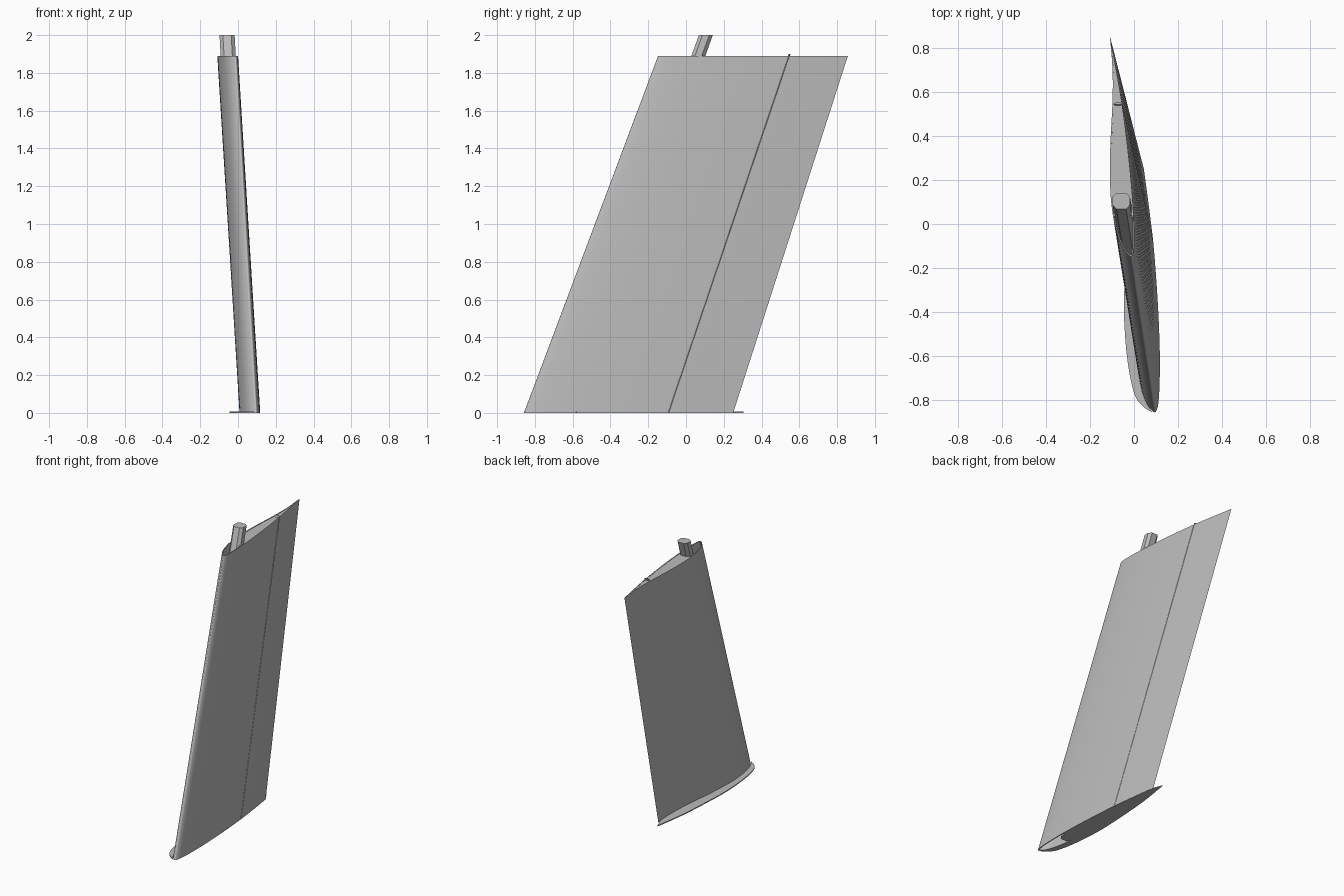
import bpy, bmesh, math
from mathutils import Vector

cube = bpy.data.objects.get("Cube")
if cube:
    bpy.data.objects.remove(cube, do_unlink=True)

grey = bpy.data.materials.new("light grey")
grey.use_nodes = True
colour = (0.5, 0.5, 0.5, 1)
grey.diffuse_color = colour
grey.node_tree.nodes["Principled BSDF"].inputs["Base Color"].default_value = colour

TOP = 1.89


def finish(name, bm, smooth=False):
    bmesh.ops.recalc_face_normals(bm, faces=bm.faces)
    mesh = bpy.data.meshes.new(name)
    bm.to_mesh(mesh)
    bm.free()
    mesh.materials.append(grey)
    obj = bpy.data.objects.new(name, mesh)
    bpy.context.collection.objects.link(obj)
    if smooth:
        bpy.ops.object.select_all(action="DESELECT")
        obj.select_set(True)
        bpy.context.view_layer.objects.active = obj
        bpy.ops.object.shade_smooth_by_angle(angle=math.radians(35))
    return obj


def resample(points, steps=4):
    """Smooth curve through the points."""
    p = [Vector(q) for q in points]
    p = [2 * p[0] - p[1]] + p + [2 * p[-1] - p[-2]]
    out = []
    for a, b, c, d in zip(p, p[1:], p[2:], p[3:]):
        for i in range(steps):
            t = i / steps
            out.append(b + (c - a) * t / 2 + (2 * a - 5 * b + 4 * c - d) * t * t / 2
                       + (3 * b - a - 3 * c + d) * t ** 3 / 2)
    return out + [p[-2]]


# Aerofoil: (fraction of chord, sideways offset), tail to nose to tail
FOIL = resample([(1, -.11), (.85, -.082), (.7, -.056), (.55, -.036), (.4, -.019),
                 (.25, -.006), (.12, 0), (.04, -.001), (.01, -.006), (0, -.014),
                 (.01, -.028), (.03, -.045), (.07, -.065), (.14, -.086), (.22, -.101),
                 (.33, -.109), (.5, -.108), (.7, -.098), (.85, -.098), (1, -.11)])
MID = len(FOIL) // 2


def place(f, x, top):
    """Put an aerofoil point on the root or the tip section."""
    if top:
        return Vector((x, -.148 + 1.005 * f, TOP))
    return Vector((.11 + 1.1 * x + .056 * f, -.858 + 1.108 * f, 0))


def side_at(f, pts):
    """Sideways offset of one side of the aerofoil at a chord fraction."""
    pts = sorted(pts, key=lambda p: p.x)
    for a, b in zip(pts, pts[1:]):
        if a.x <= f <= b.x and b.x > a.x:
            return a.y + (b.y - a.y) * (f - a.x) / (b.x - a.x)
    return pts[-1].y


LEFT, RIGHT = FOIL[:MID + 1], FOIL[MID:]


def inset(p):
    """Inner face of the skin."""
    f = .007 + p.x * .988
    a, b = side_at(f, LEFT), side_at(f, RIGHT)
    centre, half = (a + b) / 2, abs(a - b) / 2
    wall = min(.006, half * .6)
    return Vector((f, min(max(p.y, centre - half + wall), centre + half - wall)))


INNER = [inset(p) for p in FOIL]

# Hollow skin with open ends
bm = bmesh.new()
loops = [[bm.verts.new(place(p.x, p.y, top)) for p in pts[:-1]]
         for pts, top in ((FOIL, False), (FOIL, True), (INNER, True), (INNER, False))]
for k, loop in enumerate(loops):
    following = loops[(k + 1) % 4]
    for i in range(len(loop)):
        j = (i + 1) % len(loop)
        bm.faces.new((loop[i], loop[j], following[j], following[i]))
finish("wing_skin", bm, True)


def slab(name, outline, z, thick):
    bm = bmesh.new()
    face = bm.faces.new([bm.verts.new((p[0], p[1], z)) for p in outline])
    result = bmesh.ops.extrude_face_region(bm, geom=[face])
    verts = [v for v in result["geom"] if isinstance(v, bmesh.types.BMVert)]
    bmesh.ops.translate(bm, vec=(0, 0, thick), verts=verts)
    return finish(name, bm)


# Tip rib closes the end behind the spar
slab("tip_rib", [place(p.x, p.y, True) for p in INNER[:-1] if p.x > .17], TOP - .008, .006)

# Root plate with a bulging flange and an open nose
bulge = resample([(.085, -.858), (.04, -.83), (0, -.77), (-.03, -.62), (-.045, -.43),
                  (-.042, -.25), (-.022, .05), (.015, .305)])
wing_left = [place(p.x, p.y, False) for p in LEFT if .23 < p.x < .98]
wing_right = [place(p.x, p.y, False) for p in RIGHT if .015 < p.x < .23]
slab("root_plate", bulge + wing_left + wing_right[::-1], 0, .007)


def bar(name, section, low, high, smooth=False):
    """Sheared bar with a horizontal section."""
    bm = bmesh.new()
    a, b = [[bm.verts.new(Vector(end) + Vector((x, y, 0))) for x, y in section]
            for end in (low, high)]
    bm.faces.new(a)
    bm.faces.new(b)
    for i in range(len(a)):
        j = (i + 1) % len(a)
        bm.faces.new((a[i], a[j], b[j], b[i]))
    return finish(name, bm, smooth)


# Main spar, a chamfered box sticking out of the tip
octagon = [(sx * x, sy * y) for sx, sy, pts in
           ((1, 1, 0), (-1, 1, 1), (-1, -1, 0), (1, -1, 1))
           for x, y in (((.04, .018), (.022, .037)) if not pts else ((.022, .037), (.04, .018)))]
bar("main_spar", octagon, (.056, -.61, .001), (-.058, .105, 2))

# Thin rear rod that just breaks through the left skin
ellipse = [(.02 * math.cos(i * math.tau / 16), .005 * math.sin(i * math.tau / 16))
           for i in range(16)]
rod_x = side_at(.69, LEFT)
low, high = place(.69, rod_x, False), place(.69, rod_x, True)
shift = Vector((-.0185, 0, 0))
bar("rear_rod", ellipse, low + shift, high + shift + Vector((0, .003, .01)), True)
